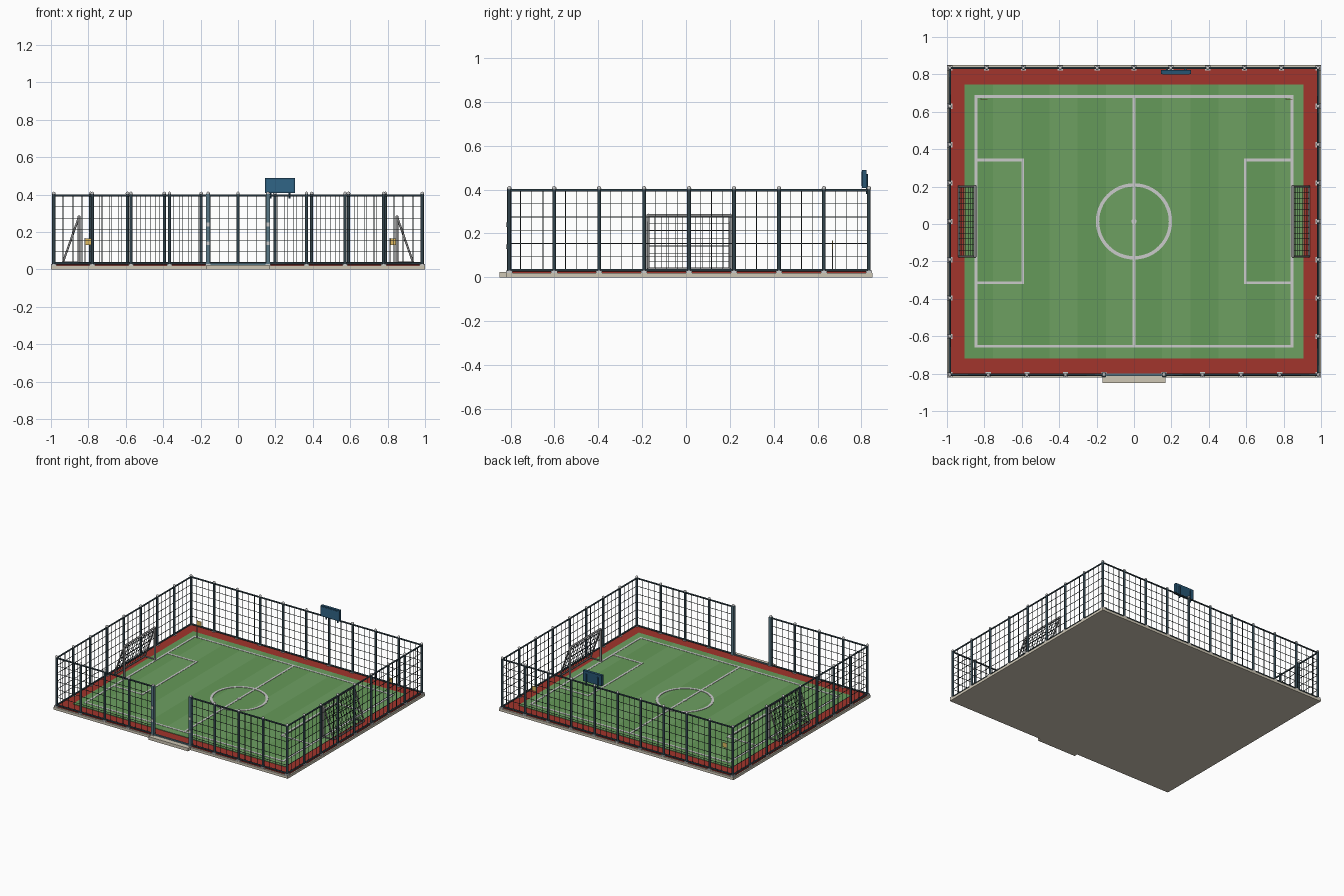
import bpy, bmesh, math
from mathutils import Vector, Matrix

if "Cube" in bpy.data.objects:
    bpy.data.objects.remove(bpy.data.objects["Cube"])

CY = 0.014            # centre of the court in y
FX, FY = 0.985, 0.82  # fence half sizes
Z0, Z1 = 0.033, 0.396 # fence bottom and top rail


def mat(name, r, g, b):
    m = bpy.data.materials.new(name)
    m.diffuse_color = (r, g, b, 1)
    m.use_nodes = True
    m.node_tree.nodes["Principled BSDF"].inputs["Base Color"].default_value = m.diffuse_color
    return m


STONE = mat("stone", 0.62, 0.57, 0.46)
RED = mat("red_track", 0.36, 0.035, 0.025)
GREEN_A = mat("grass_dark", 0.13, 0.32, 0.10)
GREEN_B = mat("grass_light", 0.155, 0.35, 0.12)
LINE = mat("line_paint", 0.62, 0.62, 0.62)
STEEL = mat("fence_steel", 0.03, 0.055, 0.07)
WIRE = mat("fence_wire", 0.04, 0.055, 0.06)
CAP = mat("cap_metal", 0.6, 0.62, 0.6)
GATE = mat("gate_steel", 0.10, 0.19, 0.24)
GOAL = mat("goal_metal", 0.25, 0.25, 0.25)
BOARD = mat("board_blue", 0.02, 0.09, 0.17)
SCREEN = mat("board_screen", 0.03, 0.13, 0.24)
FLAG = mat("flag_yellow", 0.75, 0.5, 0.12)


class Part:
    """Collects simple solids into one named object."""
    def __init__(self, name, material):
        self.name, self.material, self.bm = name, material, bmesh.new()

    def box(self, x0, x1, y0, y1, z0, z1):
        m = Matrix.Translation(((x0 + x1) / 2, (y0 + y1) / 2, (z0 + z1) / 2))
        m = m @ Matrix.Diagonal((x1 - x0, y1 - y0, z1 - z0, 1))
        bmesh.ops.create_cube(self.bm, size=1, matrix=m)

    def rod(self, a, b, r, sides=8):
        a, b = Vector(a), Vector(b)
        d = b - a
        m = Matrix.Translation((a + b) / 2) @ d.to_track_quat('Z', 'Y').to_matrix().to_4x4()
        m = m @ Matrix.Rotation(math.pi / sides, 4, 'Z')
        bmesh.ops.create_cone(self.bm, cap_ends=True, segments=sides, radius1=r,
                              radius2=r, depth=d.length, matrix=m)

    def ball(self, p, r):
        bmesh.ops.create_uvsphere(self.bm, u_segments=10, v_segments=6, radius=r,
                                  matrix=Matrix.Translation(p))

    def ring(self, r0, r1, z0, z1, n=48):
        prof = [(r0, z0), (r1, z0), (r1, z1), (r0, z1)]
        rows = []
        for i in range(n):
            a = 2 * math.pi * i / n
            rows.append([self.bm.verts.new((r * math.cos(a), CY + r * math.sin(a), z))
                         for r, z in prof])
        for i in range(n):
            p, q = rows[i], rows[(i + 1) % n]
            for k in range(4):
                j = (k + 1) % 4
                self.bm.faces.new((p[k], q[k], q[j], p[j]))

    def done(self, smooth=False):
        bmesh.ops.recalc_face_normals(self.bm, faces=self.bm.faces)
        me = bpy.data.meshes.new(self.name)
        self.bm.to_mesh(me)
        self.bm.free()
        me.materials.append(self.material)
        ob = bpy.data.objects.new(self.name, me)
        bpy.context.collection.objects.link(ob)
        if smooth:
            bpy.context.view_layer.objects.active = ob
            ob.select_set(True)
            bpy.ops.object.shade_smooth_by_angle(angle=math.radians(50))
            ob.select_set(False)


# foundation slab, entrance step
p = Part("foundation", STONE)
p.box(-1, 1, CY - 0.836, CY + 0.836, 0, 0.02)
p.done()
p = Part("entrance_step", STONE)
p.box(-0.168, 0.168, -0.85, -0.80, 0, 0.024)
p.done()

# running border and striped grass
p = Part("red_border", RED)
p.box(-0.99, 0.99, CY - 0.823, CY + 0.823, 0.015, 0.027)
p.done()
N, GX, GY = 12, 0.906, 0.732
for name, m, k in (("grass_dark_stripes", GREEN_A, 0), ("grass_light_stripes", GREEN_B, 1)):
    p = Part(name, m)
    for i in range(k, N, 2):
        x = -GX + 2 * GX * i / N
        p.box(x, x + 2 * GX / N, CY - GY, CY + GY, 0.02, 0.031)
    p.done()

# painted lines
p = Part("field_lines", LINE)
W, LX, LY, LZ = 0.0075, 0.845, 0.668, (0.029, 0.033)


def line(x0, x1, y0, y1):
    p.box(x0 - W, x1 + W, CY + y0 - W, CY + y1 + W, *LZ)


for s in (-1, 1):
    line(-LX, LX, s * LY, s * LY)
    line(s * LX, s * LX, -LY, LY)
    line(s * 0.595, s * 0.595, -0.328, 0.328)
    for t in (-1, 1):
        line(min(s * LX, s * 0.595), max(s * LX, s * 0.595), t * 0.328, t * 0.328)
line(0, 0, -LY, LY)
p.ring(0.186, 0.204, 0.029, 0.034)
p.rod((0, CY, 0.029), (0, CY, 0.034), 0.014, 16)
p.done()

# fence: each run is (start, end, bays)
yb, yf = CY + FY, CY - FY
runs = [((-FX, yb), (FX, yb), 10), ((-FX, yf), (-FX, yb), 8), ((FX, yf), (FX, yb), 8),
        ((-FX, yf), (-0.16, yf), 4), ((0.16, yf), (FX, yf), 4)]
rails, wires = Part("fence_rails", STEEL), Part("fence_mesh", WIRE)
posts, caps = Part("fence_posts", STEEL), Part("post_caps", CAP)
feet = Part("post_feet", CAP)
spots = set()
for a, b, n in runs:
    a, b = Vector(a), Vector(b)
    for z in (Z0, Z1):
        rails.rod((*a, z), (*b, z), 0.006)
    for i in range(1, 6):
        z = Z0 + (Z1 - Z0) * i / 6
        wires.rod((*a, z), (*b, z), 0.002, 4)
    for i in range(n * 4 + 1):
        q = a.lerp(b, i / (n * 4))
        if i % 4:
            wires.rod((*q, Z0), (*q, Z1), 0.002, 4)
        else:
            spots.add((round(q.x, 4), round(q.y, 4)))
for x, y in sorted(spots):
    if abs(abs(x) - 0.16) > 0.001 or y > 0:
        posts.rod((x, y, 0.02), (x, y, 0.404), 0.009)
    caps.ball((x, y, 0.406), 0.010)
    feet.box(x - 0.014, x + 0.014, y - 0.014, y + 0.014, 0.018, 0.03)
rails.done(True)
wires.done()
posts.done(True)
caps.done(True)
feet.done()

# gate posts with hinges and a threshold
p, h = Part("gate_posts", GATE), Part("gate_hinges", CAP)
for s in (-1, 1):
    x = s * 0.16
    p.box(x - 0.011, x + 0.011, yf - 0.011, yf + 0.011, 0.02, 0.404)
    for z in (0.14, 0.24):
        h.box(x - 0.008, x + 0.008, yf - 0.016, yf, z - 0.01, z + 0.01)
p.box(-0.16, 0.16, yf - 0.006, yf + 0.006, 0.025, 0.034)
p.done()
h.done()

# goals with sloping nets
for s, side in ((-1, "left"), (1, "right")):
    f, n = Part(side + "_goal_frame", GOAL), Part(side + "_goal_net", WIRE)
    xf, xb, zt, zb, hy = s * 0.85, s * 0.936, 0.282, 0.038, 0.187
    for y in (CY - hy, CY + hy):
        f.rod((xf, y, 0.03), (xf, y, zt), 0.008)
        f.rod((xf, y, zt), (xb, y, zb), 0.006)
        f.rod((xf, y, zb), (xb, y, zb), 0.005)
        f.ball((xf, y, zt), 0.008)
    f.rod((xf, CY - hy, zt), (xf, CY + hy, zt), 0.008)
    f.rod((xb, CY - hy, zb), (xb, CY + hy, zb), 0.006)
    for i in range(1, 12):
        y = CY - hy + 2 * hy * i / 12
        n.rod((xf, y, zt), (xb, y, zb), 0.0018, 4)
    for i in range(1, 7):
        t = i / 7
        x, z = xf + (xb - xf) * t, zt + (zb - zt) * t
        n.rod((x, CY - hy, z), (x, CY + hy, z), 0.0018, 4)
    f.done(True)
    n.done()

# corner flags at the back
pole, cloth = Part("flag_poles", GOAL), Part("flag_cloths", FLAG)
for x in (-0.818, 0.812):
    pole.rod((x, 0.668, 0.03), (x, 0.668, 0.168), 0.003, 6)
    cloth.box(x, x + 0.036, 0.6665, 0.6695, 0.13, 0.166)
pole.done()
cloth.done()

# scoreboard on the back fence
p = Part("scoreboard", BOARD)
p.box(0.145, 0.305, 0.802, 0.823, 0.408, 0.49)
for x in (0.175, 0.275):
    p.rod((x, 0.826, 0.38), (x, 0.826, 0.47), 0.005)
p.done()
p = Part("scoreboard_screen", SCREEN)
p.box(0.153, 0.297, 0.8, 0.804, 0.416, 0.482)
p.done()
